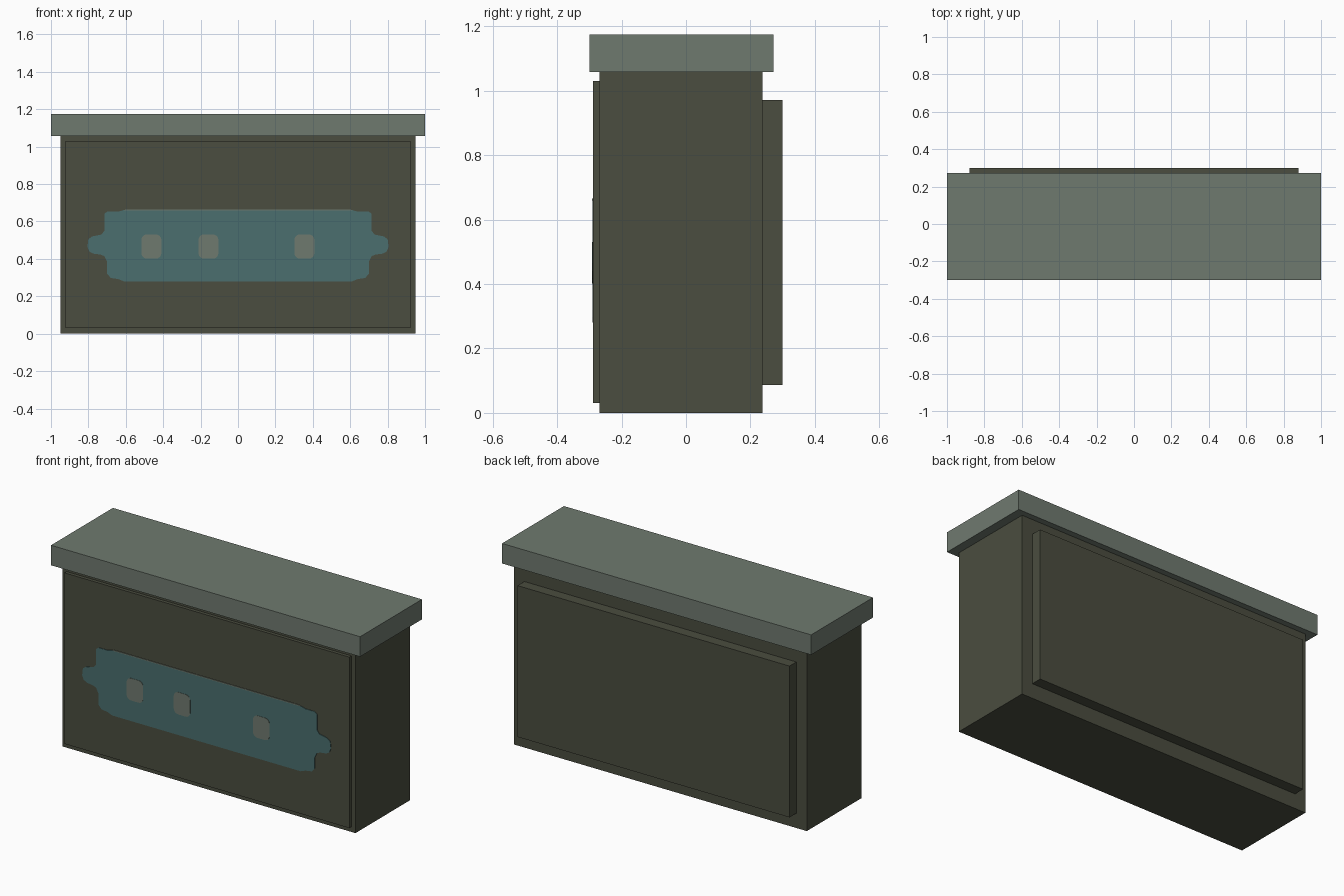
import bpy
import bmesh
import math

cube = bpy.data.objects.get("Cube")
if cube:
    bpy.data.objects.remove(cube, do_unlink=True)


def make_material(name, rgb):
    mat = bpy.data.materials.new(name)
    mat.use_nodes = True
    colour = (*rgb, 1.0)
    mat.diffuse_color = colour
    mat.node_tree.nodes["Principled BSDF"].inputs["Base Color"].default_value = colour
    return mat


olive = make_material("dark olive", (0.069, 0.074, 0.050))
grey = make_material("grey green", (0.159, 0.194, 0.159))
teal = make_material("muted teal", (0.069, 0.157, 0.157))


def add_object(name, bm, mat):
    bmesh.ops.recalc_face_normals(bm, faces=bm.faces)
    mesh = bpy.data.meshes.new(name)
    bm.to_mesh(mesh)
    bm.free()
    mesh.materials.append(mat)
    obj = bpy.data.objects.new(name, mesh)
    bpy.context.collection.objects.link(obj)
    return obj


def box(name, half_width, y_range, z_range, mat):
    """Box centred on x = 0, spanning the given y and z ranges."""
    bm = bmesh.new()
    bmesh.ops.create_cube(bm, size=1)
    for v in bm.verts:
        v.co.x *= 2 * half_width
        v.co.y = y_range[0] if v.co.y < 0 else y_range[1]
        v.co.z = z_range[0] if v.co.z < 0 else z_range[1]
    return add_object(name, bm, mat)


def plate(name, outline, y_front, y_back, mat):
    """Thin plate made by extruding an x, z outline along y."""
    bm = bmesh.new()
    face = bm.faces.new([bm.verts.new((x, y_front, z)) for x, z in outline])
    extruded = bmesh.ops.extrude_face_region(bm, geom=[face])["geom"]
    for v in extruded:
        if isinstance(v, bmesh.types.BMVert):
            v.co.y = y_back
    return add_object(name, bm, mat)


def rounded_rectangle(cx, cz, width, height, radius, steps=4):
    points = []
    for corner, (sx, sz) in enumerate([(1, 1), (-1, 1), (-1, -1), (1, -1)]):
        for i in range(steps + 1):
            a = math.pi / 2 * (corner + i / steps)
            points.append((cx + sx * (width / 2 - radius) + radius * math.cos(a),
                           cz + sz * (height / 2 - radius) + radius * math.sin(a)))
    return points


# Cabinet body, lid and raised panels
box("body", 0.948, (-0.268, 0.237), (0, 1.06), olive)
box("lid", 1.0, (-0.30, 0.272), (1.058, 1.175), grey)
box("front_panel", 0.922, (-0.288, -0.26), (0.03, 1.03), olive)
box("back_panel", 0.88, (0.23, 0.30), (0.086, 0.971), olive)

# Plaque with stepped, tabbed ends
right_half = [(0.61, 0.28), (0.64, 0.292), (0.68, 0.298), (0.70, 0.32),
              (0.70, 0.385), (0.715, 0.415), (0.735, 0.423), (0.775, 0.428),
              (0.795, 0.44), (0.805, 0.465), (0.80, 0.505), (0.78, 0.52),
              (0.73, 0.53), (0.715, 0.55), (0.715, 0.64), (0.70, 0.653),
              (0.64, 0.653), (0.61, 0.661)]
outline = right_half + [(-x, z) for x, z in reversed(right_half)]
plate("plaque", outline, -0.291, -0.287, teal)
plate("plaque_top_trim", [(-0.61, 0.659), (0.61, 0.659), (0.60, 0.665), (-0.60, 0.665)],
      -0.2915, -0.287, grey)

# Rounded inlays on the plaque
for number, x in enumerate((-0.463, -0.158, 0.355), 1):
    plate(f"inlay_{number}", rounded_rectangle(x, 0.466, 0.107, 0.13, 0.03),
          -0.2925, -0.290, grey)
